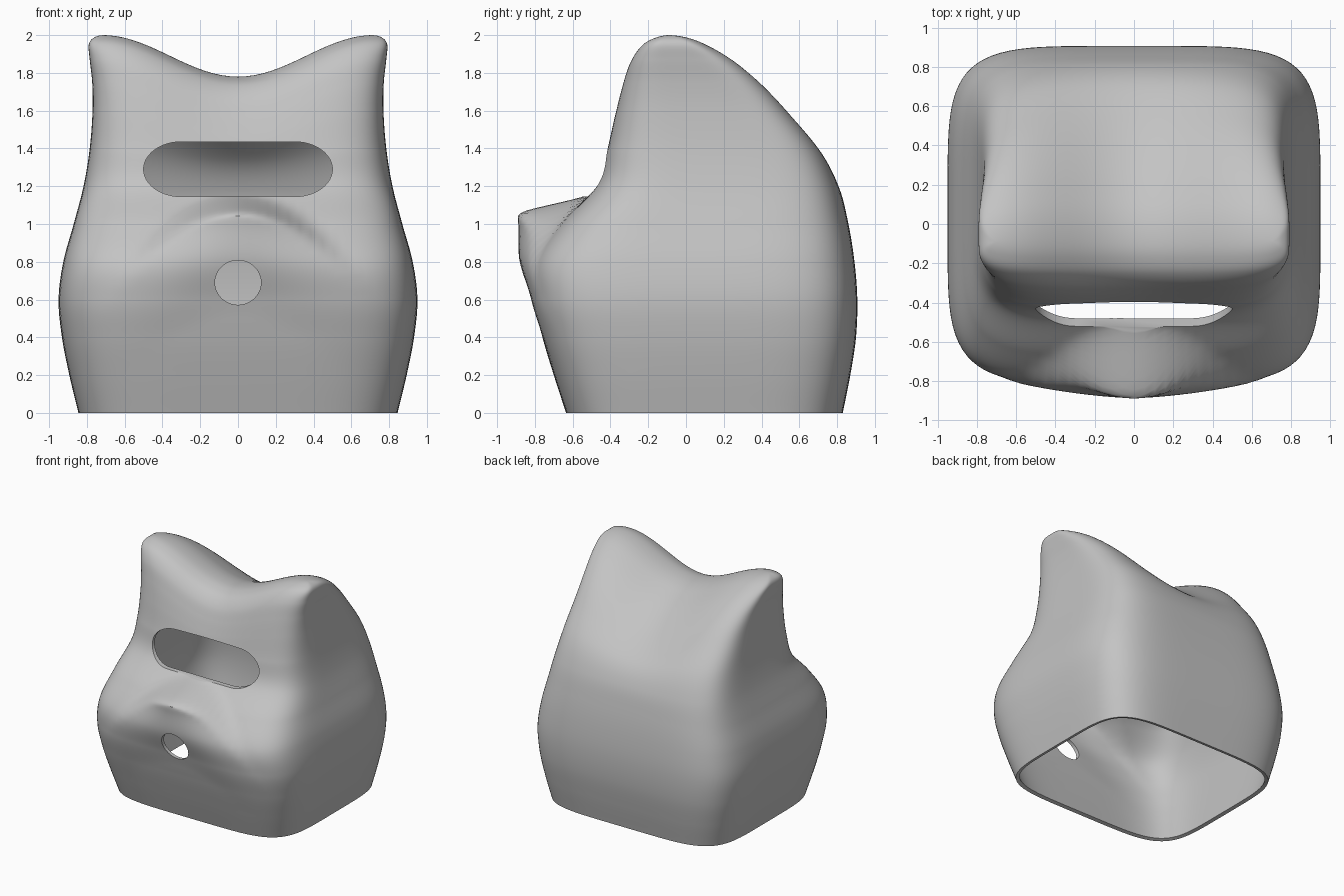
import bpy
import bmesh
import math

if "Cube" in bpy.data.objects:
    bpy.data.objects.remove(bpy.data.objects["Cube"], do_unlink=True)

# Body profile: height, half width, front depth, back depth
PROFILE = [
    (0, .845, -.635, .83), (.2, .893, -.7, .87), (.4, .932, -.76, .9),
    (.6, .95, -.805, .907), (.8, .925, -.8, .892), (1, .87, -.665, .86),
    (1.2, .818, -.48, .81), (1.4, .785, -.425, .72), (1.6, .77, -.385, .565),
    (1.75, .772, -.35, .425), (1.87, .785, -.31, .275), (1.95, .79, -.25, .13),
    (1.988, .76, -.175, .02), (2, .7, -.09, -.09),
]
STEPS = 14       # rings per profile segment
SIDE = 32        # points per side of a ring
SQUARENESS = 5   # higher gives tighter corners
EAR_X = .72


def smoothstep(low, high, value):
    t = min(max((value - low) / (high - low), 0), 1)
    return t * t * (3 - 2 * t)


def spline_rows(keys):
    """Smooth rows through the profile, rounded over at the top ridge."""
    first = tuple(2 * a - b for a, b in zip(keys[0], keys[1]))
    z, w, front, back = keys[-2]
    pts = [first] + keys + [(z, w - .18, back, front)]
    rows = []
    for i in range(1, len(pts) - 2):
        for s in range(STEPS):
            t = s / STEPS
            rows.append([
                .5 * (2 * b + (c - a) * t + (2 * a - 5 * b + 4 * c - d) * t ** 2
                      + (3 * b - a - 3 * c + d) * t ** 3)
                for a, b, c, d in zip(*pts[i - 1:i + 3])])
    rows.append(keys[-1])
    return rows


def rounded_square():
    """Evenly spread points of a soft-cornered unit square, anticlockwise."""
    pts = []
    for turn in range(4):
        for i in range(SIDE):
            p, q = 1, -1 + 2 * i / SIDE
            for _ in range(turn):
                p, q = -q, p
            scale = (abs(p) ** SQUARENESS + abs(q) ** SQUARENESS) ** (-1 / SQUARENESS)
            pts.append((p * scale, q * scale))
    return pts


def snout(x, z):
    """Forward bulge of the snout, drooping to each side."""
    h = z + x * x
    rise = min(max((h - .5) / .57, 0), 1) ** 2
    return .29 * rise * (1 - smoothstep(1.04, 1.17, h)) * math.exp(-(x / .34) ** 2)


def ear_dip(x, z):
    """Lowering of the crown between the two ears."""
    dip = .11 * (1 + math.cos(math.pi * min(abs(x) / EAR_X, 1)))
    return dip * smoothstep(1.1, 2, z)


def link_mesh(name, bm, material):
    mesh = bpy.data.meshes.new(name)
    bm.to_mesh(mesh)
    bm.free()
    mesh.materials.append(material)
    obj = bpy.data.objects.new(name, mesh)
    bpy.context.collection.objects.link(obj)
    return obj


def make_shell(material):
    bm = bmesh.new()
    rings = []
    outline = rounded_square()
    for z, w, front, back in spline_rows(PROFILE):
        ring = []
        for p, q in outline:
            x = w * p
            y = (front + back) / 2 + q * (back - front) / 2
            if q < 0:
                y -= snout(x, z)
            ring.append(bm.verts.new((x, y, z - ear_dip(x, z))))
        rings.append(ring)
    count = len(outline)
    for low, high in zip(rings, rings[1:]):
        for i in range(count):
            j = (i + 1) % count
            bm.faces.new((low[i], low[j], high[j], high[i]))
    # Close the crown along its ridge
    bmesh.ops.remove_doubles(bm, verts=rings[-1], dist=.0001)
    return link_mesh("mask_shell", bm, material)


def make_cutter(name, straight, rx, rz, height, material):
    """Rounded slot prism that passes through the front wall only."""
    bm = bmesh.new()
    verts = []
    for end in (0, 1):
        for i in range(25):
            a = -math.pi / 2 + math.pi * (end + i / 24)
            shift = straight if end == 0 else -straight
            verts.append(bm.verts.new((shift + rx * math.cos(a), -1.3,
                                       height + rz * math.sin(a))))
    bmesh.ops.remove_doubles(bm, verts=verts, dist=.0001)
    face = bm.faces.new([v for v in verts if v.is_valid])
    result = bmesh.ops.extrude_face_region(bm, geom=[face])
    moved = [g for g in result["geom"] if isinstance(g, bmesh.types.BMVert)]
    bmesh.ops.translate(bm, verts=moved, vec=(0, 1.2, 0))
    bmesh.ops.recalc_face_normals(bm, faces=bm.faces)
    obj = link_mesh(name, bm, material)
    obj.hide_render = True
    return obj


grey = bpy.data.materials.new("plain_grey")
grey.use_nodes = True
colour = (.55, .55, .55, 1)
grey.diffuse_color = colour
grey.node_tree.nodes["Principled BSDF"].inputs["Base Color"].default_value = colour

# Hollow shell
shell = make_shell(grey)
solid = shell.modifiers.new("wall", 'SOLIDIFY')
solid.thickness = .03
solid.offset = -1

# Eye slot and mouth hole
cutters = [
    make_cutter("eye_slot_cutter", .3, .2, .145, 1.29, grey),
    make_cutter("mouth_hole_cutter", 0, .122, .118, .69, grey),
]
for cutter in cutters:
    cut = shell.modifiers.new(cutter.name, 'BOOLEAN')
    cut.operation = 'DIFFERENCE'
    cut.solver = 'EXACT'
    cut.object = cutter

# Apply the openings, then drop the cutters
bpy.ops.object.select_all(action='DESELECT')
shell.select_set(True)
bpy.context.view_layer.objects.active = shell
for name in [m.name for m in shell.modifiers]:
    bpy.ops.object.modifier_apply(modifier=name)
for cutter in cutters:
    bpy.data.objects.remove(cutter, do_unlink=True)
bpy.ops.object.shade_smooth_by_angle(angle=math.radians(40))
